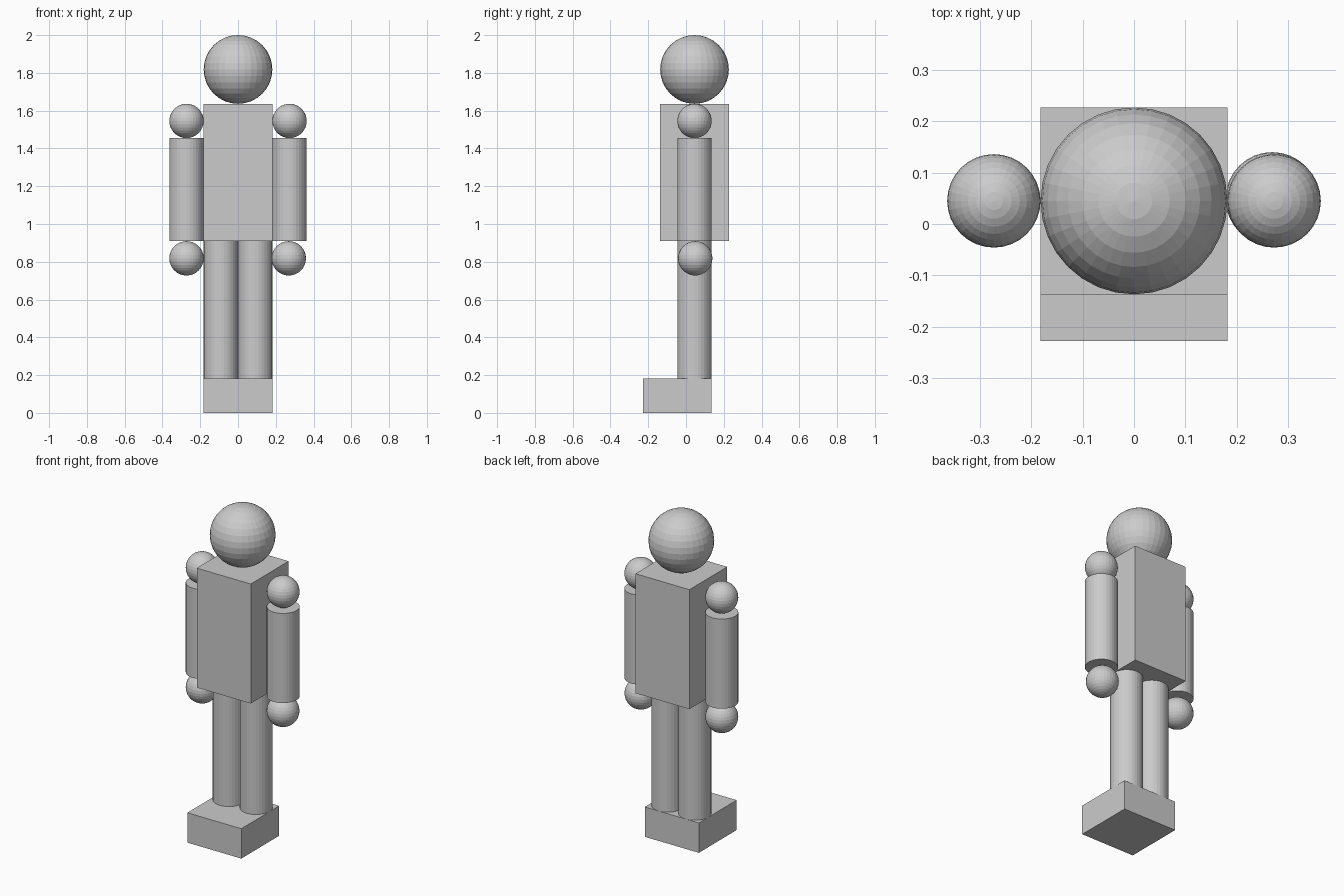
import bpy

if "Cube" in bpy.data.objects:
    bpy.data.objects.remove(bpy.data.objects["Cube"])

U = 2 / 11      # basic block unit: the figure is 11 units tall
Y = 0.045       # body axis in depth


def box(name, lo, hi):
    centre = [(a + b) / 2 for a, b in zip(lo, hi)]
    bpy.ops.mesh.primitive_cube_add(size=1, location=centre)
    ob = bpy.context.object
    ob.name = name
    ob.scale = [b - a for a, b in zip(lo, hi)]
    bpy.ops.object.transform_apply(location=False, rotation=False, scale=True)


def ball(name, r, x, y, z):
    bpy.ops.mesh.primitive_uv_sphere_add(segments=32, ring_count=16, radius=r, location=(x, y, z))
    bpy.context.object.name = name


def limb(name, x, z0, z1):
    bpy.ops.mesh.primitive_cylinder_add(vertices=32, radius=U / 2, depth=z1 - z0,
                                        location=(x, Y, (z0 + z1) / 2))
    bpy.context.object.name = name


# head and torso
ball("head", U, 0, Y, 10 * U)
box("torso", (-U, Y - U, 5 * U), (U, Y + U, 9 * U))

for side, s in (("left", -1), ("right", 1)):
    # shoulder, arm and hand; the right hand sits very slightly off the arm axis
    ball(side + "_shoulder", U / 2, s * 1.5 * U, Y, 8.5 * U)
    limb(side + "_arm", s * 1.5 * U, 5 * U, 8 * U)
    if s > 0:
        ball(side + "_hand", U / 2, 0.269, 0.049, 4.5 * U)
    else:
        ball(side + "_hand", U / 2, -1.5 * U, Y, 4.5 * U)
    # leg and foot
    limb(side + "_leg", s * U / 2, U, 5 * U)
    box(side + "_foot", (min(0, s * U), Y - 1.5 * U, 0), (max(0, s * U), Y + U / 2, U))
